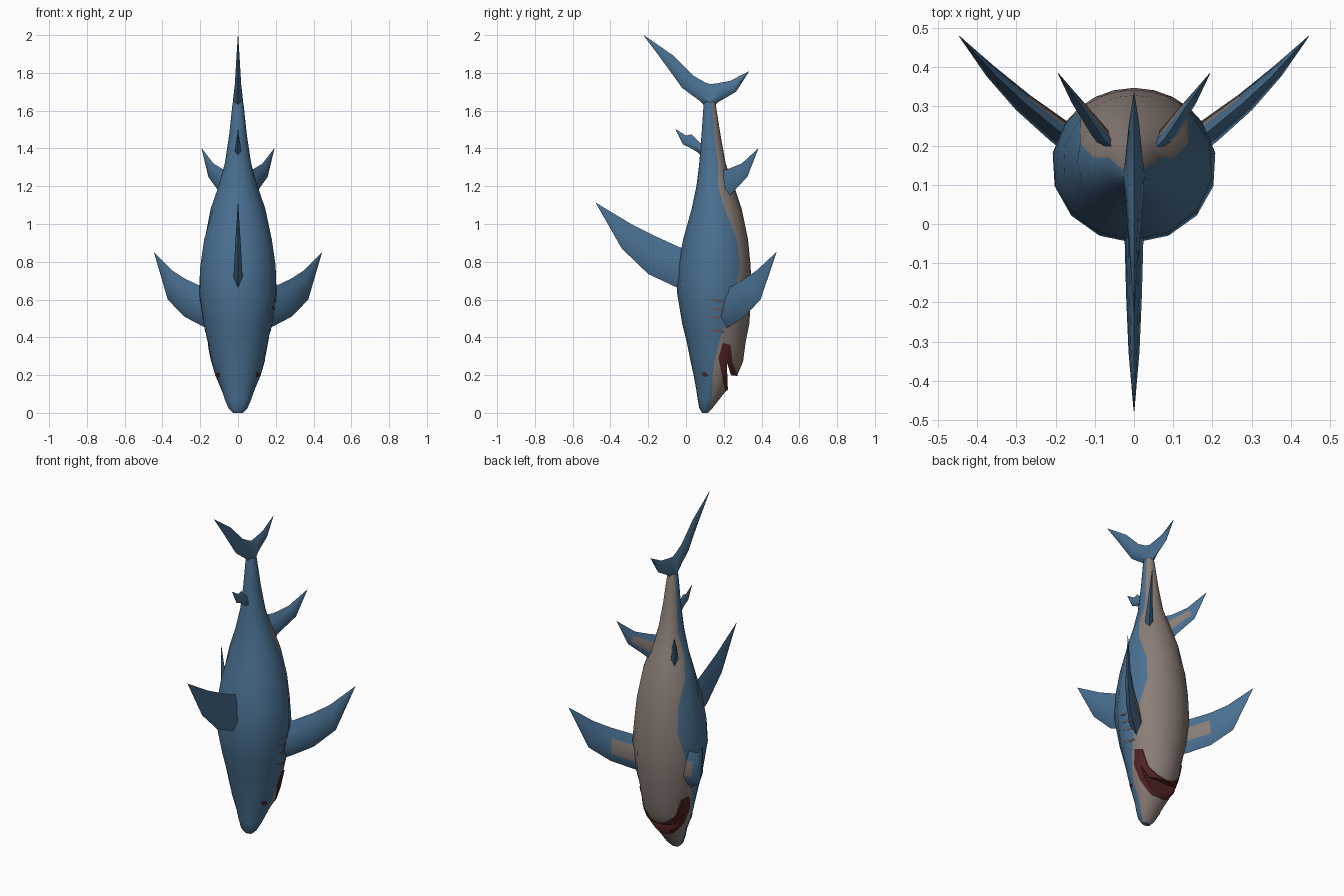
import bpy, bmesh, math
from mathutils import Vector

if "Cube" in bpy.data.objects:
    bpy.data.objects.remove(bpy.data.objects["Cube"])


def mat(name, rgb):
    m = bpy.data.materials.new(name)
    m.diffuse_color = (*rgb, 1)
    m.use_nodes = True
    m.node_tree.nodes["Principled BSDF"].inputs["Base Color"].default_value = m.diffuse_color
    return m


BLUE = mat("slate_blue", (0.068, 0.165, 0.29))
BELLY = mat("pale_belly", (0.26, 0.21, 0.185))
RED = mat("dark_red", (0.085, 0.016, 0.016))
GILL = mat("dull_mauve", (0.14, 0.105, 0.12))


def make(name, verts, faces, mats, idx=None):
    me = bpy.data.meshes.new(name)
    me.from_pydata(verts, [], faces)
    for m in mats:
        me.materials.append(m)
    if idx:
        me.polygons.foreach_set("material_index", idx)
    bm = bmesh.new()
    bm.from_mesh(me)
    bmesh.ops.recalc_face_normals(bm, faces=bm.faces)
    bm.to_mesh(me)
    bm.free()
    ob = bpy.data.objects.new(name, me)
    bpy.context.collection.objects.link(ob)
    return ob


def smooth(ob, angle=40):
    bpy.ops.object.select_all(action='DESELECT')
    ob.select_set(True)
    bpy.context.view_layer.objects.active = ob
    bpy.ops.object.shade_smooth_by_angle(angle=math.radians(angle))


def prism(polys, mats, index=0):
    """Side outlines (y, z) extruded across the whole width."""
    v, f = [], []
    for p in polys:
        b, n = len(v), len(p)
        v += [(-0.5, y, z) for y, z in p] + [(0.5, y, z) for y, z in p]
        f += [tuple(range(b, b + n)), tuple(range(b + n, b + 2 * n))]
        f += [(b + i, b + (i + 1) % n, b + n + (i + 1) % n, b + n + i) for i in range(n)]
    return make("cutter", v, f, mats, [index] * len(f))


def boolean(ob, cutter, op):
    mod = ob.modifiers.new("cut", 'BOOLEAN')
    mod.operation, mod.object, mod.solver = op, cutter, 'EXACT'
    bpy.context.view_layer.update()
    dg = bpy.context.evaluated_depsgraph_get()
    me = bpy.data.meshes.new_from_object(ob.evaluated_get(dg))
    ob.modifiers.clear()
    ob.data = me
    bpy.data.objects.remove(cutter)


# body rings: z, back y, belly y, half width, colour border y
ROWS = [
    (0.00, 0.085, 0.115, 0.025, 0.105), (0.025, 0.07, 0.14, 0.05, 0.12),
    (0.07, 0.062, 0.175, 0.07, 0.135), (0.12, 0.055, 0.215, 0.087, 0.14),
    (0.20, 0.04, 0.272, 0.122, 0.14), (0.27, 0.025, 0.302, 0.14, 0.15),
    (0.37, 0.005, 0.315, 0.16, 0.175), (0.47, -0.02, 0.335, 0.182, 0.205),
    (0.64, -0.048, 0.347, 0.21, 0.26), (0.78, -0.04, 0.342, 0.202, 0.285),
    (0.92, -0.015, 0.328, 0.182, 0.27), (1.08, 0.03, 0.295, 0.145, 0.205),
    (1.20, 0.055, 0.255, 0.105, 0.17), (1.32, 0.07, 0.21, 0.07, 0.17),
    (1.47, 0.082, 0.183, 0.047, 0.15), (1.63, 0.093, 0.158, 0.03, 0.14),
    (1.70, 0.11, 0.145, 0.014, 0.135),
]
ND, NB = 5, 4
N = 2 * (ND + NB)
verts, faces, idx = [], [], []
for z, y0, y1, w, yb in ROWS:
    c, r = (y0 + y1) / 2, (y1 - y0) / 2
    tb = math.acos(max(-1, min(1, (c - yb) / r)))
    half = [tb * i / ND for i in range(ND)]
    half += [tb + (math.pi - tb) * i / NB for i in range(NB + 1)]
    for t in half + [-a for a in half[-2:0:-1]]:
        verts.append((w * math.sin(t), c - r * math.cos(t), z))
for k in range(len(ROWS) - 1):
    for i in range(N):
        j = (i + 1) % N
        faces.append((k * N + i, k * N + j, (k + 1) * N + j, (k + 1) * N + i))
        idx.append(1 if ND <= i < N - ND else 0)
faces += [tuple(range(N)), tuple(range(len(verts) - N, len(verts)))]
idx += [0, 0]
SLOTS = [BLUE, BELLY, RED]
body = make("body", verts, faces, SLOTS, idx)


def skin_mark(name, polys, m, grow, shift=0.0):
    """Thin plate that follows the body skin inside the given side outlines."""
    ob = make(name, [(x * grow, y + shift, z) for x, y, z in verts], faces, SLOTS)
    boolean(ob, prism(polys, SLOTS), 'INTERSECT')
    ob.data.materials.clear()
    ob.data.materials.append(m)
    ob.data.polygons.foreach_set("material_index", [0] * len(ob.data.polygons))
    smooth(ob)


# mouth lining, gill slits and eyes
skin_mark("mouth", [[(0.195, 0.37), (0.172, 0.29), (0.19, 0.2), (0.206, 0.12), (0.222, 0.115),
                     (0.216, 0.27), (0.238, 0.2), (0.275, 0.195), (0.248, 0.26), (0.236, 0.36)]],
          RED, 1.03, 0.004)
skin_mark("gill_slits", [[(0.12, z + 0.012), (0.15, z), (0.2, z - 0.008), (0.2, z + 0.004),
                          (0.15, z + 0.014)] for z in (0.43, 0.5, 0.545, 0.59)], GILL, 1.012)
skin_mark("eyes", [[(0.08, 0.215), (0.095, 0.19), (0.12, 0.195), (0.105, 0.213)]], RED, 1.02)

# open mouth notch
boolean(body, prism([[(0.217, 0.10), (0.216, 0.275), (0.24, 0.199), (0.45, 0.199), (0.45, 0.10)]],
                    SLOTS, 2), 'DIFFERENCE')
smooth(body)


def fin(name, sections, side, pale=0, sx=1):
    """Sections of (lead, trail, half thickness); pale marks spans with a belly patch."""
    side = Vector(side).normalized()
    v, f, mi = [], [], []
    for lead, trail, t in sections:
        a, b = Vector(lead), Vector(trail)
        p, q = a.lerp(b, 0.28), a.lerp(b, 0.72)
        v += [a, p + side * t, q + side * t * 0.6, b, q - side * t * 0.6, p - side * t]
    for k in range(len(sections) - 1):
        for i in range(6):
            j = (i + 1) % 6
            f.append((k * 6 + i, k * 6 + j, k * 6 + 6 + j, k * 6 + 6 + i))
            mi.append(1 if k < pale and i == 1 else 0)
    f += [tuple(range(6)), tuple(range(len(v) - 6, len(v)))]
    mi += [0, 0]
    ob = make(name, [(p.x * sx, p.y, p.z) for p in v], f, [BLUE, BELLY], mi)
    smooth(ob, 50)


def tip(x, y, z):
    return ((x, y, z), (x, y + 0.001, z + 0.002), 0.001)


def mid(ly, lz, ty, tz, t):
    return ((0, ly, lz), (0, ty, tz), t)


# paired fins
for label, s in (("right", 1), ("left", -1)):
    fin(label + "_pectoral_fin", [
        ((0.12, 0.18, 0.43), (0.12, 0.19, 0.66), 0.035),
        ((0.19, 0.235, 0.46), (0.195, 0.24, 0.67), 0.033),
        ((0.285, 0.31, 0.51), (0.28, 0.31, 0.71), 0.026),
        ((0.372, 0.395, 0.60), (0.35, 0.375, 0.755), 0.016),
        tip(0.445, 0.478, 0.85)], (-0.7, 0.75, 0), 2, s)
    fin(label + "_pelvic_fin", [
        ((0.05, 0.18, 1.08), (0.03, 0.17, 1.28), 0.022),
        ((0.10, 0.25, 1.17), (0.08, 0.22, 1.29), 0.02),
        ((0.157, 0.325, 1.25), (0.13, 0.295, 1.32), 0.012),
        tip(0.193, 0.383, 1.40)], (-0.8, 0.6, 0), 2, s)

# fins on the centre line
fin("dorsal_fin", [
    mid(0.02, 0.64, 0.03, 0.87, 0.025), mid(-0.04, 0.66, -0.03, 0.875, 0.024),
    mid(-0.2, 0.735, -0.15, 0.93, 0.02), mid(-0.34, 0.87, -0.29, 1.0, 0.014),
    tip(0, -0.477, 1.11)], (1, 0, 0))
fin("small_dorsal_fin", [
    mid(0.11, 1.33, 0.11, 1.42, 0.015), mid(0.06, 1.38, 0.075, 1.43, 0.015),
    mid(0.02, 1.405, 0.03, 1.475, 0.012), mid(-0.015, 1.42, 0.0, 1.468, 0.008),
    tip(0, -0.055, 1.5)], (1, 0, 0))
fin("tail_fin", [
    tip(0, -0.224, 1.998), mid(-0.125, 1.865, -0.065, 1.89, 0.009),
    mid(-0.02, 1.72, 0.04, 1.785, 0.017), mid(0.075, 1.65, 0.10, 1.75, 0.024),
    mid(0.125, 1.60, 0.13, 1.74, 0.027), mid(0.17, 1.645, 0.165, 1.745, 0.022),
    mid(0.265, 1.70, 0.235, 1.758, 0.013), tip(0, 0.334, 1.808)], (1, 0, 0))
